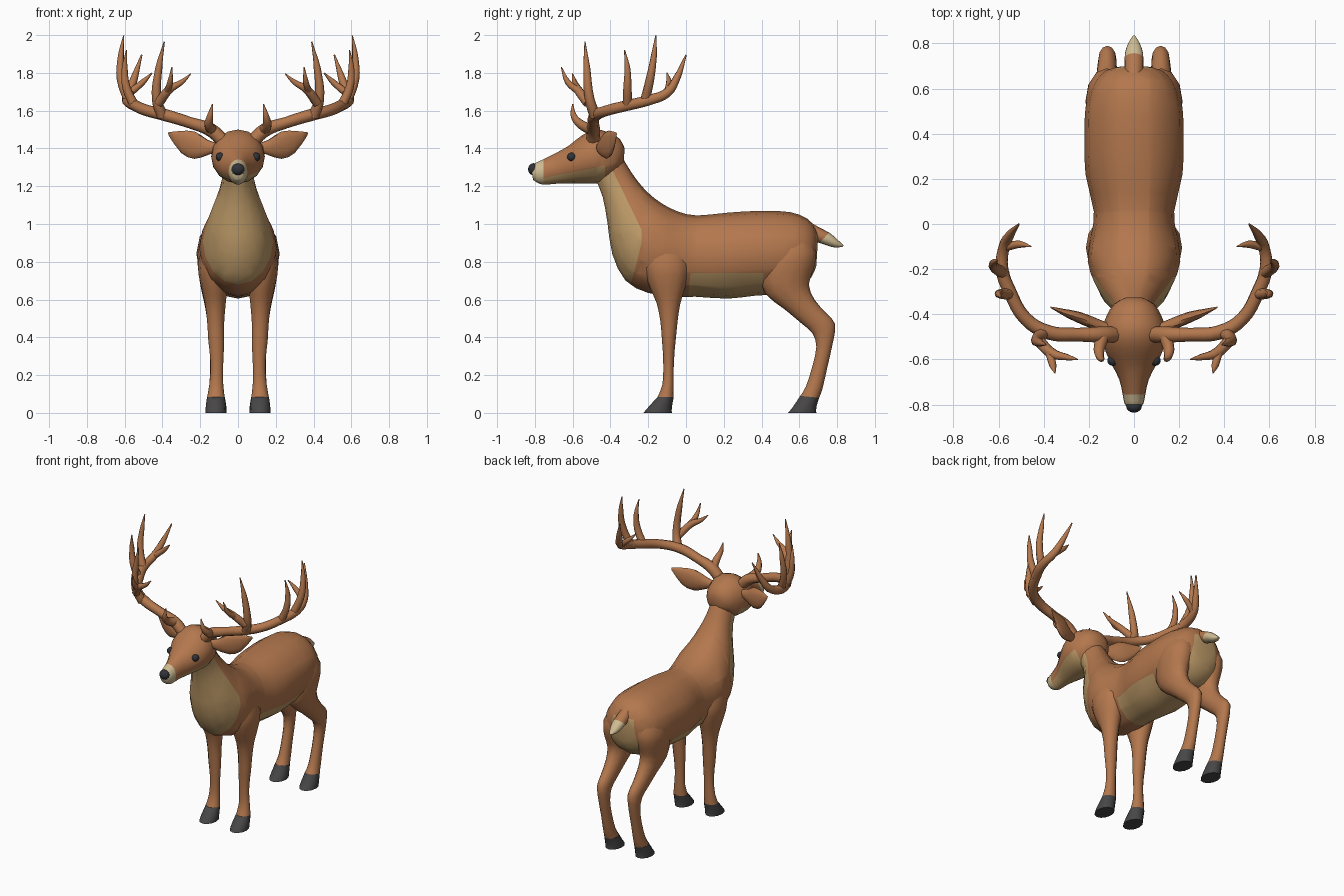
import bpy, bmesh, math
from mathutils import Vector as V


def material(name, rgb):
    m = bpy.data.materials.new(name)
    m.diffuse_color = (*rgb, 1)
    return m


BROWN = material("brown fur", (0.45, 0.185, 0.075))
CREAM = material("cream fur", (0.52, 0.33, 0.14))
PALE = material("pale fur", (0.62, 0.50, 0.29))
DARK = material("dark hoof", (0.065, 0.062, 0.062))
BLACK = material("eye and nose", (0.03, 0.033, 0.04))


def smooth(ob, angle=50):
    bpy.ops.object.select_all(action='DESELECT')
    ob.select_set(True)
    bpy.context.view_layer.objects.active = ob
    bpy.ops.object.shade_smooth_by_angle(angle=math.radians(angle))


def spline(a, b, c, d, t):
    return 0.5 * (2 * b + (c - a) * t + (2 * a - 5 * b + 4 * c - d) * t * t
                  + (3 * b - a - 3 * c + d) * t ** 3)


def loft(name, rings, mat, side=(1, 0, 0), mirror=1, steps=2, n=16):
    """Skin of elliptical rings: (first edge point, opposite edge point, half width)."""
    data = [[*p, *q, w] for p, q, w in rings]
    fine = []
    for i in range(len(data) - 1):
        quad = [data[max(i - 1, 0)], data[i], data[i + 1], data[min(i + 2, len(data) - 1)]]
        fine += [[spline(*v, s / steps) for v in zip(*quad)] for s in range(steps)]
    fine.append(data[-1])
    bm = bmesh.new()
    loops = []
    for r in fine:
        p, q = V(r[:3]), V(r[3:6])
        loop = []
        for k in range(n):
            a = 2 * math.pi * k / n
            co = (p + q) / 2 + (p - q) / 2 * math.cos(a) + V(side) * r[6] * math.sin(a)
            loop.append(bm.verts.new((co.x * mirror, co.y, co.z)))
        loops.append(loop)
    for a, b in zip(loops, loops[1:]):
        for k in range(n):
            bm.faces.new((a[k], a[k - 1], b[k - 1], b[k]))
    bm.faces.new(loops[0])
    bm.faces.new(loops[-1])
    bmesh.ops.recalc_face_normals(bm, faces=bm.faces[:])
    me = bpy.data.meshes.new(name)
    bm.to_mesh(me)
    bm.free()
    ob = bpy.data.objects.new(name, me)
    bpy.context.collection.objects.link(ob)
    me.materials.append(mat)
    smooth(ob)
    return ob


def paint(ob, mat, planes):
    """Cut along planes (point, direction) and colour the faces in front of all of them."""
    ob.data.materials.append(mat)
    bm = bmesh.new()
    bm.from_mesh(ob.data)
    for co, no in planes:
        bmesh.ops.bisect_plane(bm, geom=bm.verts[:] + bm.edges[:] + bm.faces[:],
                               plane_co=co, plane_no=no, dist=1e-5)
    for f in bm.faces:
        c = f.calc_center_median()
        if all((c - V(co)).dot(V(no)) > 0 for co, no in planes):
            f.material_index = len(ob.data.materials) - 1
    bm.to_mesh(ob.data)
    bm.free()


def ball(name, loc, size, mat):
    bpy.ops.mesh.primitive_uv_sphere_add(segments=16, ring_count=10, location=loc)
    ob = bpy.context.object
    ob.name, ob.scale = name, size
    ob.data.materials.append(mat)
    smooth(ob, 80)


def mid(rows, x=0):
    return [((x, a, b), (x, c, d), w) for a, b, c, d, w in rows]


# body and neck: top y z, bottom y z, half width
body = loft("body", mid([
    (.70, .94, .69, .78, .07), (.685, .98, .665, .72, .135), (.64, 1.03, .60, .66, .185),
    (.55, 1.063, .48, .63, .215), (.40, 1.07, .36, .62, .22), (.22, 1.06, .22, .605, .215),
    (.06, 1.045, .05, .615, .178), (-.04, 1.065, -.06, .615, .19), (-.13, 1.11, -.20, .635, .205),
    (-.20, 1.165, -.32, .70, .175), (-.25, 1.22, -.39, .84, .14), (-.29, 1.275, -.415, 1.0, .105),
    (-.33, 1.34, -.44, 1.14, .085), (-.37, 1.40, -.48, 1.24, .085)]), BROWN)
paint(body, CREAM, [((0, -.24, .98), (0, -.9, -.44)), ((0, -.235, .9), (0, -.97, .25)),
                    ((0, -.235, .9), (0, -1, 0))])
paint(body, CREAM, [((0, 0, .74), (0, 0, -1)), ((0, .02, .7), (0, 1, -.1)), ((0, .41, .7), (0, -1, 0))])
paint(body, CREAM, [((.10, 0, .8), (-1, 0, -.15)), ((-.10, 0, .8), (1, 0, -.15)),
                    ((0, .58, 0), (0, 1, 0)), ((0, 0, .95), (0, 0, -1))])

# tail
tail = loft("tail", mid([(.64, 1.02, .64, .91, .04), (.70, .985, .69, .905, .042),
                         (.765, .95, .75, .885, .04), (.81, .91, .79, .875, .026),
                         (.835, .885, .83, .88, .006)]), BROWN)
paint(tail, PALE, [((0, .735, .93), (0, 1, -.9))])

# head: cheeks and muzzle tip paler
head = loft("head", mid([
    (-.325, 1.40, -.33, 1.32, .04), (-.35, 1.45, -.36, 1.27, .09), (-.41, 1.485, -.42, 1.225, .125),
    (-.48, 1.50, -.48, 1.215, .142), (-.55, 1.47, -.55, 1.215, .132), (-.62, 1.415, -.62, 1.215, .10),
    (-.69, 1.375, -.69, 1.213, .065), (-.76, 1.34, -.755, 1.208, .05), (-.80, 1.322, -.79, 1.22, .042),
    (-.82, 1.30, -.81, 1.235, .028)]), BROWN)
paint(head, CREAM, [((0, -.6, 1.275), (0, .2, -1)), ((0, -.43, 1.3), (0, -1, 0))])
paint(head, PALE, [((0, -.755, 0), (0, -1, 0))])
ball("nose", (0, -.807, 1.29), (.035, .029, .032), BLACK)

# limb rings: front y z, back y z, half width, x of centre
FRONT = [(-.20, .92, -.02, .92, .06, .11), (-.23, .79, .02, .79, .083, .13),
         (-.19, .66, 0, .68, .07, .125), (-.155, .58, -.03, .58, .055, .12),
         (-.135, .48, -.045, .48, .045, .118), (-.127, .38, -.055, .38, .042, .115),
         (-.123, .33, -.06, .33, .038, .113), (-.12, .24, -.065, .24, .033, .112),
         (-.125, .15, -.065, .15, .037, .115), (-.15, .085, -.065, .085, .046, .117)]
HIND = [(.48, .95, .65, .95, .06, .10), (.42, .85, .69, .85, .092, .12),
        (.39, .74, .675, .76, .085, .125), (.42, .63, .65, .68, .07, .125),
        (.52, .55, .68, .60, .055, .122), (.61, .475, .74, .53, .045, .12),
        (.67, .42, .79, .47, .04, .118), (.69, .35, .775, .36, .035, .116),
        (.67, .25, .748, .24, .033, .115), (.635, .14, .723, .13, .037, .115),
        (.605, .09, .705, .08, .044, .115)]
# antler branches: x y z radius
ANTLER = {
    "beam": [(.08, -.49, 1.44, .036), (.14, -.49, 1.495, .036), (.25, -.49, 1.535, .03),
             (.38, -.48, 1.575, .032), (.48, -.42, 1.60, .03), (.55, -.30, 1.63, .03),
             (.585, -.20, 1.655, .03), (.575, -.10, 1.695, .026), (.55, -.05, 1.77, .02),
             (.51, 0, 1.895, .004)],
    "rear_tine": [(.575, -.22, 1.64, .026), (.62, -.19, 1.77, .023), (.62, -.17, 1.89, .016),
                  (.605, -.16, 1.998, .003)],
    "middle_tine": [(.545, -.31, 1.62, .026), (.59, -.31, 1.72, .022), (.60, -.31, 1.82, .016),
                    (.59, -.325, 1.92, .003)],
    "end_fork": [(.565, -.10, 1.70, .02), (.505, -.09, 1.75, .016), (.455, -.10, 1.80, .003)],
    "front_tine": [(.40, -.48, 1.57, .03), (.43, -.51, 1.66, .026), (.42, -.525, 1.82, .019),
                   (.39, -.535, 1.965, .003)],
    "inner_tine": [(.42, -.52, 1.64, .026), (.36, -.575, 1.715, .023), (.30, -.59, 1.75, .015),
                   (.25, -.60, 1.795, .003)],
    "inner_fork": [(.375, -.565, 1.70, .02), (.36, -.625, 1.75, .016), (.35, -.66, 1.83, .003)],
    "brow_tine": [(.14, -.50, 1.50, .03), (.155, -.56, 1.53, .024), (.147, -.595, 1.575, .016),
                  (.135, -.60, 1.635, .003)],
}


def branch(name, pts, sx):
    cu = bpy.data.curves.new(name, 'CURVE')
    cu.dimensions, cu.bevel_depth, cu.bevel_resolution = '3D', 1, 2
    cu.resolution_u, cu.use_fill_caps = 4, True
    sp = cu.splines.new('BEZIER')
    sp.bezier_points.add(len(pts) - 1)
    for bp, (x, y, z, r) in zip(sp.bezier_points, pts):
        bp.co, bp.radius = (x * sx, y, z), r
        bp.handle_left_type = bp.handle_right_type = 'AUTO'
    cu.materials.append(BROWN)
    ob = bpy.data.objects.new(name, cu)
    bpy.context.collection.objects.link(ob)
    bpy.ops.object.select_all(action='DESELECT')
    ob.select_set(True)
    bpy.context.view_layer.objects.active = ob
    bpy.ops.object.convert(target='MESH')
    smooth(bpy.context.object, 60)


for sx, tag in ((1, "left"), (-1, "right")):
    # legs and hooves
    for part, rows, toe, heel in (("front", FRONT, -.225, -.075), ("hind", HIND, .54, .69)):
        loft(f"{tag}_{part}_leg", [((x, a, b), (x, c, d), w) for a, b, c, d, w, x in rows],
             BROWN, mirror=sx, n=12)
        a, b, c, d, w, x = rows[-1]
        loft(f"{tag}_{part}_hoof", [((x, a, b), (x, c, d), w + .001),
                                    ((x, toe + .025, .03), (x, heel, .03), .054),
                                    ((x, toe, 0), (x, heel, 0), .055)], DARK, mirror=sx, n=12)
    # ear
    ear = loft(f"{tag}_ear", [((.10, -.46, 1.425), (.10, -.46, 1.385), .018),
                              ((.16, -.445, 1.445), (.16, -.445, 1.365), .03),
                              ((.23, -.42, 1.49), (.23, -.42, 1.345), .032),
                              ((.31, -.395, 1.492), (.30, -.395, 1.375), .02),
                              ((.37, -.37, 1.485), (.365, -.37, 1.465), .004)],
               BROWN, side=(.3, .95, 0), mirror=sx, n=12)
    # eye
    ball(f"{tag}_eye", (.094 * sx, -.605, 1.355), (.024, .024, .023), BLACK)
    # antler
    for part, pts in ANTLER.items():
        branch(f"{tag}_antler_{part}", pts, sx)
